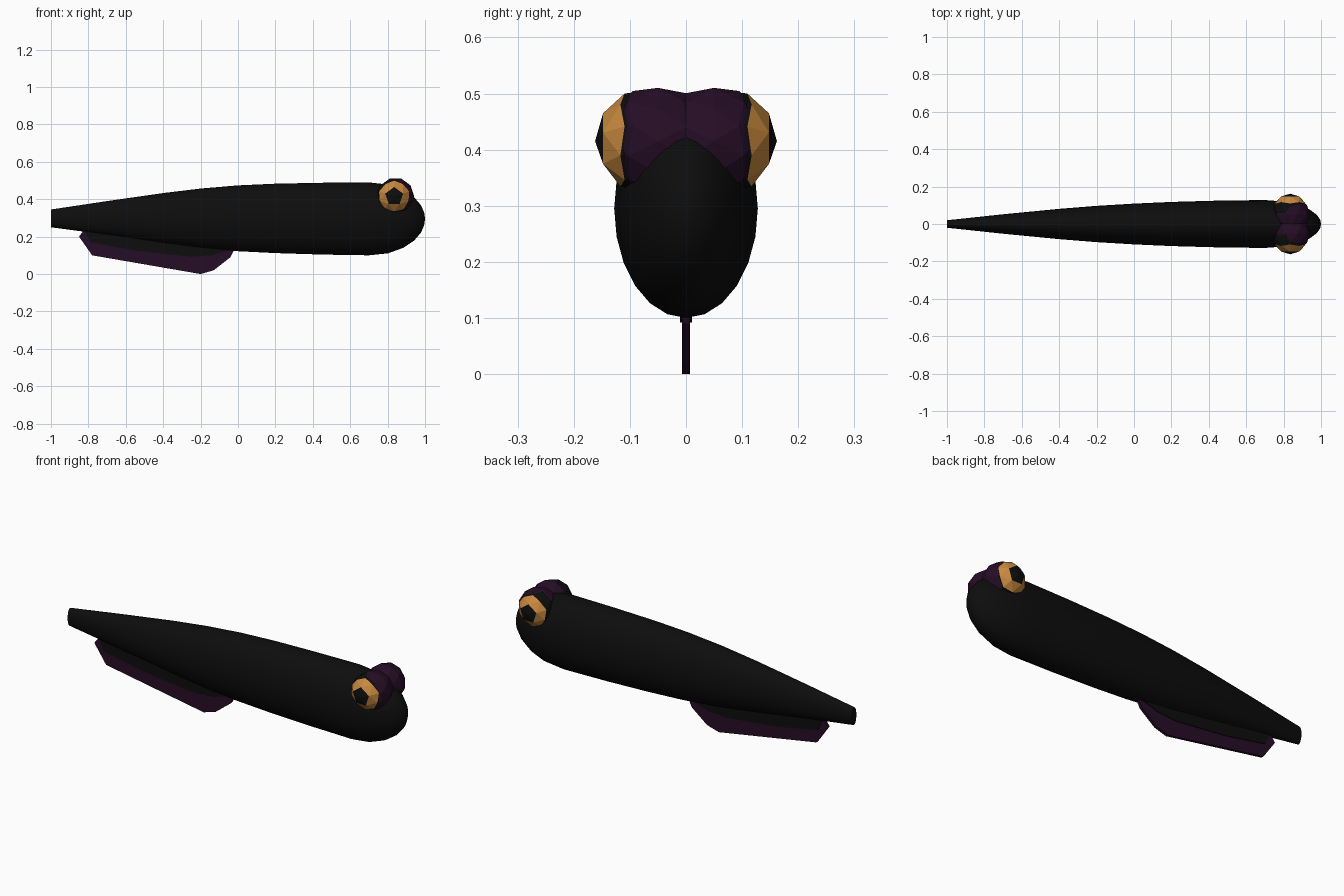
import bpy, bmesh, math
from mathutils import Matrix, Vector

if "Cube" in bpy.data.objects:
    bpy.data.objects.remove(bpy.data.objects["Cube"])


def material(name, rgb):
    m = bpy.data.materials.new(name)
    m.diffuse_color = (*rgb, 1)
    m.use_nodes = True
    m.node_tree.nodes["Principled BSDF"].inputs["Base Color"].default_value = m.diffuse_color
    return m


BLACK = material("black skin", (0.004, 0.004, 0.004))
PURPLE = material("dark purple", (0.019, 0.004, 0.019))
ORANGE = material("amber iris", (0.58, 0.25, 0.05))


def finish(bm, name, mats):
    bmesh.ops.recalc_face_normals(bm, faces=bm.faces)
    me = bpy.data.meshes.new(name)
    bm.to_mesh(me)
    bm.free()
    for m in mats:
        me.materials.append(m)
    ob = bpy.data.objects.new(name, me)
    bpy.context.collection.objects.link(ob)
    return ob


# Body: elliptical rings (x, bottom, top, half width), ending in a rounded snout
SIDES = 24
rings = [(-1, .25, .345, .02), (-.7, .21, .39, .052), (-.4, .166, .433, .081),
         (-.2, .14, .457, .097), (0, .122, .474, .109), (.2, .112, .483, .118),
         (.45, .104, .488, .125), (.7, .1, .49, .128)]
for deg in (20, 38, 54, 68, 80):
    a = math.radians(deg)
    r = math.cos(a)
    rings.append((.7 + .3 * math.sin(a), .295 - .196 * r, .295 + .195 * r, .128 * r))
bm = bmesh.new()
loops = []
for x, lo, hi, w in rings:
    loops.append([bm.verts.new((x, w * math.sin(t), (lo + hi) / 2 - (hi - lo) / 2 * math.cos(t)))
                  for t in (2 * math.pi * i / SIDES for i in range(SIDES))])
for a, b in zip(loops, loops[1:]):
    for i in range(SIDES):
        j = (i + 1) % SIDES
        bm.faces.new((a[i], a[j], b[j], b[i]))
bm.faces.new(loops[0])
tip = bm.verts.new((1, 0, .295))
for i in range(SIDES):
    bm.faces.new((loops[-1][i], loops[-1][(i + 1) % SIDES], tip))
body = finish(bm, "body", [BLACK])
bpy.context.view_layer.objects.active = body
body.select_set(True)
bpy.ops.object.shade_smooth_by_angle(angle=math.radians(40))


# Eyes and lids: low-poly balls whose pole points out to the side
def ball(name, center, radius, side, mats, rule):
    bm = bmesh.new()
    bmesh.ops.create_icosphere(bm, subdivisions=2, radius=radius)
    for f in bm.faces:
        f.material_index = rule(f.calc_center_median().z / radius)
    turn = Matrix(((0, -1, 0), (0, 0, side), (1, 0, 0)))
    for v in bm.verts:
        v.co = turn @ v.co + Vector(center)
    return finish(bm, name, mats)


for side, label in ((-1, "front"), (1, "back")):
    ball(label + "_eyelid", (.842, side * .05, .415), .1, side, [PURPLE], lambda h: 0)
    # black pupil at the pole, amber ring around it, black behind
    ball(label + "_eye", (.835, side * .067, .415), .095, side, [BLACK, ORANGE],
         lambda h: 1 if .45 < h < .86 else 0)


# Belly fin: purple plate with a slightly thicker black web over its root
def plate(name, outline, thick, mat):
    bm = bmesh.new()
    face = bm.faces.new([bm.verts.new((x, -thick / 2, z)) for x, z in outline])
    new = bmesh.ops.extrude_face_region(bm, geom=[face])["geom"]
    bmesh.ops.translate(bm, vec=(0, thick, 0),
                        verts=[v for v in new if isinstance(v, bmesh.types.BMVert)])
    return finish(bm, name, [mat])


plate("belly_fin", [(-.82, .24), (-.85, .2), (-.78, .1), (-.2, 0), (-.13, .02),
                    (-.04, .09), (-.02, .13), (-.2, .2)], .014, PURPLE)
plate("fin_web", [(-.82, .235), (-.79, .17), (-.55, .125), (-.25, .092), (-.14, .1),
                  (-.04, .13), (-.2, .19)], .022, BLACK)
